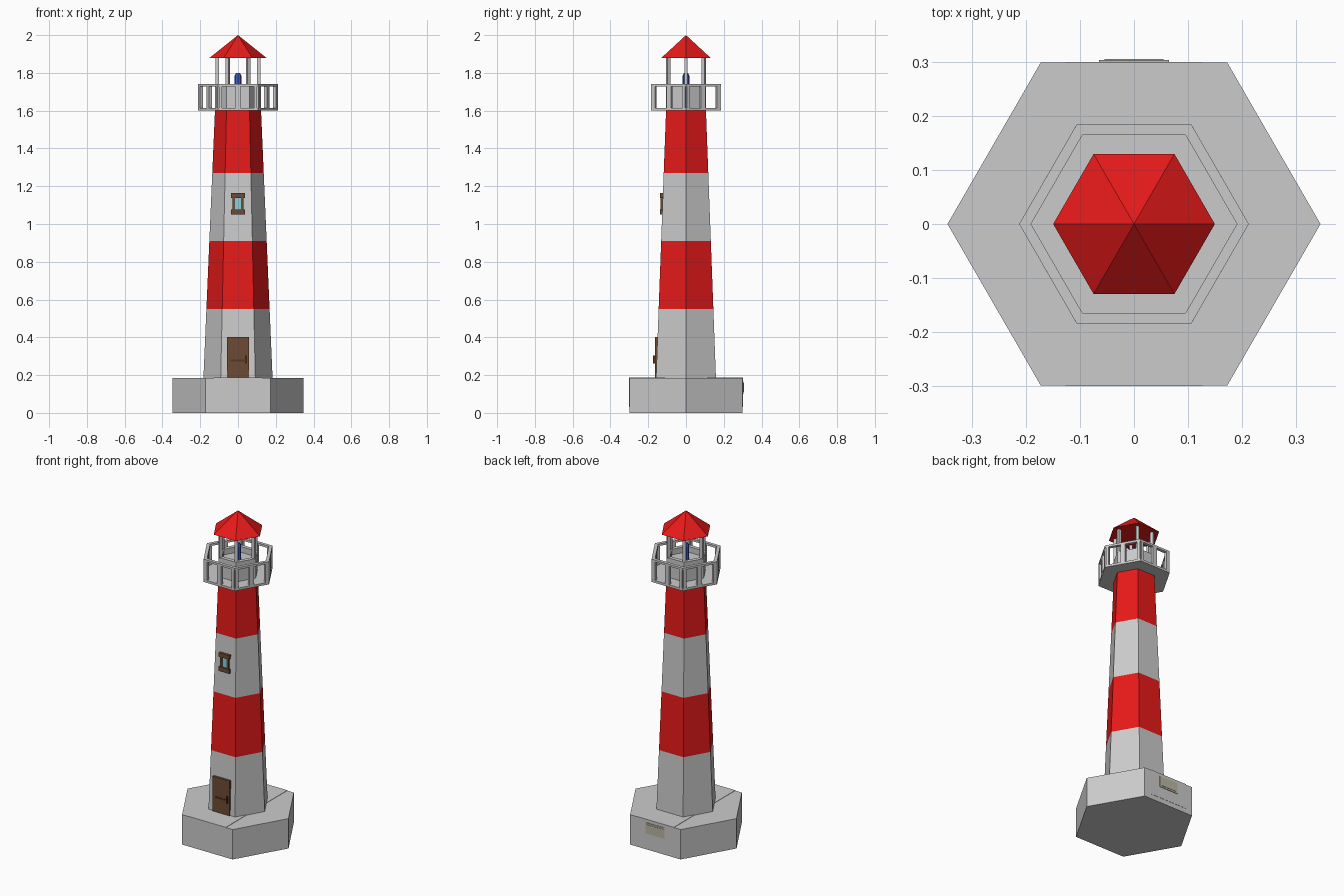
import bpy, bmesh, math
from mathutils import Matrix

if "Cube" in bpy.data.objects:
    bpy.data.objects.remove(bpy.data.objects["Cube"])

def material(name, rgb):
    m = bpy.data.materials.new(name)
    m.diffuse_color = (*rgb, 1)
    m.use_nodes = True
    m.node_tree.nodes["Principled BSDF"].inputs["Base Color"].default_value = m.diffuse_color
    return m

RED = material("red", (0.80, 0.01, 0.01))
WOOD = material("wood", (0.15, 0.07, 0.035))
DARK = material("dark_wood", (0.09, 0.04, 0.02))
GLASS = material("glass", (0.25, 0.65, 0.75))
BLUE = material("blue", (0.05, 0.12, 0.65))
BEIGE = material("beige", (0.50, 0.47, 0.36))

def finish(name, bm, mat=None):
    bmesh.ops.recalc_face_normals(bm, faces=bm.faces)
    me = bpy.data.meshes.new(name)
    bm.to_mesh(me)
    bm.free()
    ob = bpy.data.objects.new(name, me)
    bpy.context.collection.objects.link(ob)
    if mat:
        me.materials.append(mat)
    return ob

def lathe(name, profile, mat=None, cap=True, closed=False, sides=6):
    """Low-sided solid from (radius, z) points; corners lie on the x axis."""
    bm = bmesh.new()
    rings = [[bm.verts.new((r * math.cos(k * math.tau / sides),
                            r * math.sin(k * math.tau / sides), z))
              for k in range(sides)] for r, z in profile]
    pairs = list(zip(rings, rings[1:]))
    if closed:
        pairs.append((rings[-1], rings[0]))
    for a, b in pairs:
        for k in range(sides):
            n = (k + 1) % sides
            bm.faces.new((a[k], a[n], b[n], b[k]))
    if cap and not closed:
        bm.faces.new(rings[0])
        bm.faces.new(rings[-1])
    bmesh.ops.remove_doubles(bm, verts=bm.verts, dist=1e-5)
    return finish(name, bm, mat)

def box(name, lo, hi, mat=None, turn=0.0):
    """Box between two corners, turned about the tower axis."""
    bm = bmesh.new()
    bmesh.ops.create_cube(bm, size=1)
    for v in bm.verts:
        v.co = [l + (c + 0.5) * (h - l) for c, l, h in zip(v.co, lo, hi)]
    bm.transform(Matrix.Rotation(turn, 4, 'Z'))
    return finish(name, bm, mat)

# Base with the slightly proud centre slab and back plaque
lathe("base", [(0.346, 0), (0.346, 0.185)])
box("base_slab", (-0.127, -0.301, 0.03), (0.127, 0.301, 0.187))
box("plaque_frame", (-0.065, 0.295, 0.10), (0.065, 0.304, 0.167), BEIGE)
box("plaque_face", (-0.055, 0.30, 0.11), (0.055, 0.306, 0.157), BEIGE)

# Tapering tower in four bands
def tower_r(z):
    return 0.183 + (0.122 - 0.183) * (z - 0.185) / 1.415

levels = [0.185, 0.55, 0.91, 1.27, 1.60]
for i, (a, b) in enumerate(zip(levels, levels[1:])):
    lathe(f"tower_band_{i + 1}", [(tower_r(a), a), (tower_r(b), b)],
          RED if i % 2 else None, cap=False)

# Gallery floor, railing and hollow lantern wall
lathe("gallery_floor", [(0.213, 1.60), (0.213, 1.614)])
lathe("gallery_rail", [(0.213, 1.728), (0.213, 1.741), (0.191, 1.741), (0.191, 1.728)],
      closed=True)
lathe("lantern_wall", [(0.122, 1.61), (0.122, 1.735), (0.095, 1.735), (0.095, 1.70)])

for k in range(6):
    t = k * math.pi / 3
    # Middle and edge uprights of each railing side
    box(f"rail_middle_post_{k}", (-0.014, -0.1845, 1.61), (0.014, -0.1655, 1.73), turn=t)
    for s in (-1, 1):
        x0, x1 = sorted((s * 0.084, s * 0.1015))
        box(f"rail_edge_post_{k}_{s}", (x0, -0.1845, 1.61), (x1, -0.1655, 1.73), turn=t)
    # Lantern posts at the corners
    box(f"lantern_post_{k}", (0.100, -0.009, 1.73), (0.118, 0.009, 1.90), turn=t)

# Roof and lamp
lathe("roof", [(0.15, 1.88), (0.0001, 2.0)], RED)
lathe("lamp", [(0.018, 1.69), (0.018, 1.785), (0.011, 1.80)], BLUE, sides=8)

# Door with panels, crossbar and handle
box("door", (-0.058, -0.165, 0.185), (0.057, -0.135, 0.402), WOOD)
box("door_crossbar", (-0.04, -0.168, 0.272), (0.045, -0.16, 0.282), DARK)
box("door_handle", (0.038, -0.174, 0.262), (0.046, -0.16, 0.305), DARK)

# Window: sills, jambs and pane
for z0, z1, n in ((1.05, 1.077, "bottom"), (1.138, 1.163, "top")):
    box(f"window_sill_{n}", (-0.036, -0.138, z0), (0.036, -0.11, z1), WOOD)
for s in (-1, 1):
    x0, x1 = sorted((s * 0.016, s * 0.028))
    box(f"window_jamb_{s}", (x0, -0.134, 1.07), (x1, -0.11, 1.145), WOOD)
box("window_pane", (-0.018, -0.129, 1.07), (0.018, -0.11, 1.145), GLASS)
